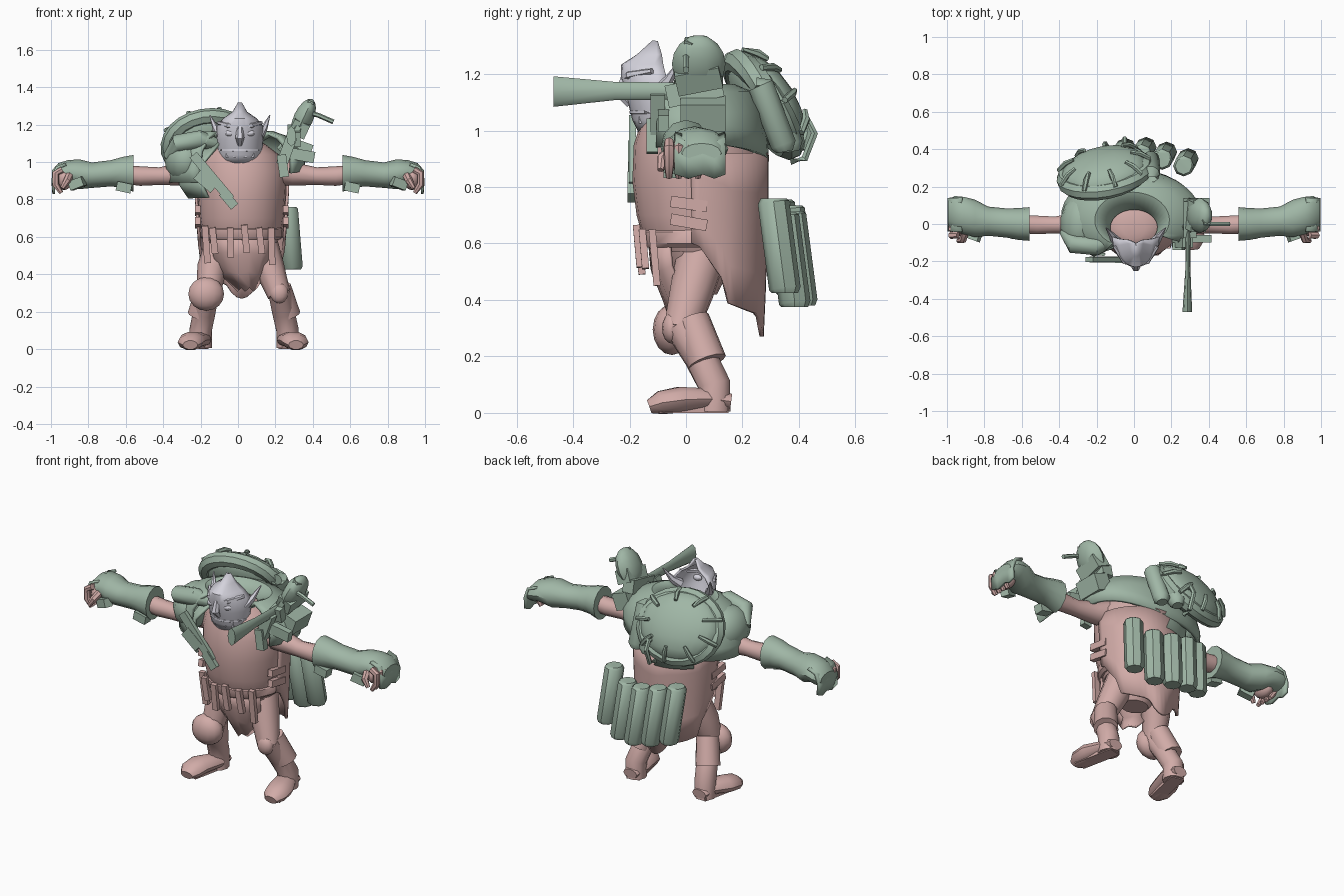
import bpy, bmesh, math, random
from mathutils import Vector, Matrix

random.seed(4)


def material(name, rgb):
    m = bpy.data.materials.new(name)
    m.diffuse_color = (*rgb, 1)
    return m


PINK = material("dusty pink", (0.64, 0.41, 0.39))
GREEN = material("sage green", (0.35, 0.47, 0.38))
GREY = material("pale lavender grey", (0.66, 0.65, 0.72))


def finish(name, bm, mat, angle=40, thick=0):
    bmesh.ops.recalc_face_normals(bm, faces=bm.faces)
    me = bpy.data.meshes.new(name)
    bm.to_mesh(me)
    bm.free()
    me.materials.append(mat)
    ob = bpy.data.objects.new(name, me)
    bpy.context.collection.objects.link(ob)
    if thick:
        mod = ob.modifiers.new("thickness", 'SOLIDIFY')
        mod.thickness = thick
        mod.offset = 0
    bpy.ops.object.select_all(action='DESELECT')
    ob.select_set(True)
    bpy.context.view_layer.objects.active = ob
    bpy.ops.object.shade_smooth_by_angle(angle=math.radians(angle))
    return ob


def skin(name, mat, rings, closed=True, cap=True, thick=0, angle=40):
    bm = bmesh.new()
    vs = [[bm.verts.new(p) for p in r] for r in rings]
    n = len(rings[0])
    for a, b in zip(vs, vs[1:]):
        for i in range(n if closed else n - 1):
            j = (i + 1) % n
            bm.faces.new((a[i], a[j], b[j], b[i]))
    if closed and cap:
        bm.faces.new(vs[0])
        bm.faces.new(vs[-1])
    return finish(name, bm, mat, angle, thick)


def loft(name, mat, secs, axis='z', n=16, arc=None, cap=True, thick=0):
    """Sections: (position on axis, centre u, centre v, radius u, radius v)."""
    rings = []
    for t, u, v, ru, rv in secs:
        ring = []
        for i in range(n):
            a = 2 * math.pi * i / n if arc is None else math.radians(arc[0] + (arc[1] - arc[0]) * i / (n - 1))
            p, q = u + ru * math.cos(a), v + rv * math.sin(a)
            ring.append({'z': (p, q, t), 'x': (t, p, q), 'y': (p, t, q)}[axis])
        rings.append(ring)
    return skin(name, mat, rings, arc is None, cap, thick)


def tube(name, mat, pts, radii, n=10, flat=1.0):
    pts = [Vector(p) for p in pts]
    rings = []
    for i, p in enumerate(pts):
        d = (pts[min(i + 1, len(pts) - 1)] - pts[max(i - 1, 0)]).normalized()
        ref = Vector((0, 1, 0)) if abs(d.y) < 0.9 else Vector((0, 0, 1))
        u = d.cross(ref).normalized()
        v = d.cross(u)
        r = radii[i] if isinstance(radii, (list, tuple)) else radii
        rings.append([p + u * r * math.cos(2 * math.pi * k / n) + v * r * flat * math.sin(2 * math.pi * k / n)
                      for k in range(n)])
    return skin(name, mat, rings)


def box(name, mat, loc, size, rot=(0, 0, 0)):
    bm = bmesh.new()
    bmesh.ops.create_cube(bm, size=1)
    bm.transform(Matrix.Translation(loc) @
                 Matrix.Rotation(math.radians(rot[2]), 4, 'Z') @ Matrix.Rotation(math.radians(rot[1]), 4, 'Y') @
                 Matrix.Rotation(math.radians(rot[0]), 4, 'X') @ Matrix.Diagonal((*size, 1)))
    return finish(name, bm, mat)


def ball(name, mat, loc, size, rot=Matrix.Identity(3), seg=14):
    bm = bmesh.new()
    bmesh.ops.create_uvsphere(bm, u_segments=seg, v_segments=8, radius=1)
    bm.transform(Matrix.Translation(loc) @ rot.to_4x4() @ Matrix.Diagonal((*size, 1)))
    return finish(name, bm, mat)


# Barrel torso
loft("torso", PINK, [(0.57, 0.02, 0.05, 0.19, 0.17), (0.61, 0.02, 0.05, 0.21, 0.2), (0.7, 0.02, 0.045, 0.225, 0.22),
                     (0.82, 0.02, 0.045, 0.235, 0.235), (0.95, 0.02, 0.04, 0.24, 0.225),
                     (1.04, 0.01, 0.03, 0.21, 0.185), (1.1, 0, 0.0, 0.14, 0.13), (1.125, 0, -0.02, 0.06, 0.06)], n=24)
loft("hips", PINK, [(0.42, 0.03, 0.04, 0.08, 0.07), (0.5, 0.03, 0.04, 0.15, 0.11), (0.6, 0.02, 0.04, 0.19, 0.17)])
loft("belt", PINK, [(0.585, 0.02, 0.05, 0.205, 0.2), (0.6, 0.02, 0.05, 0.222, 0.212),
                    (0.64, 0.02, 0.05, 0.222, 0.215), (0.655, 0.02, 0.05, 0.21, 0.2)], n=24)


# Coat tail wrapped around the back, cut away towards the front
def hem(s):
    keys = ((-1, 0.62), (0.0, 0.6), (0.4, 0.47), (0.46, 0.39), (0.8, 0.36), (0.93, 0.35), (1.0, 0.27))
    for (s0, z0), (s1, z1) in zip(keys, keys[1:]):
        if s <= s1:
            return z0 + (z1 - z0) * (s - s0) / (s1 - s0)
    return keys[-1][1]


rows = []
N = 29
for k in range(5):
    ring = []
    for i in range(N):
        a = math.radians(-5 + 190 * i / (N - 1))
        z = 0.92 + (hem(math.sin(a)) - 0.92) * k / 4
        r = (1.0, 1.0, 0.98, 0.96, 0.93)[k]
        ring.append((0.02 + 0.245 * r * math.cos(a), 0.04 + 0.245 * r * math.sin(a), z))
    rows.append(ring)
skin("coat_tail", PINK, rows, closed=False, thick=0.015)

# Front loincloth with a ragged tip
cloth = []
for z, w, c, y in ((0.6, 0.17, 0.02, -0.13), (0.5, 0.16, 0.03, -0.12), (0.4, 0.12, 0.03, -0.08), (0.31, 0.05, 0.05, -0.05)):
    cloth.append([(c + w * f, y + 0.07 * f * f, z + 0.02 * (j % 2)) for j, f in enumerate((-1, -.6, -.2, .2, .6, 1))])
skin("loincloth", PINK, cloth, closed=False, thick=0.012)

# Hanging belt strips and side straps
for x, z, h in ((-0.17, 0.56, 0.2), (-0.13, 0.58, 0.14), (-0.04, 0.57, 0.16), (0.04, 0.59, 0.15), (0.12, 0.58, 0.14), (0.18, 0.55, 0.2)):
    y = 0.05 - 0.22 * math.sqrt(max(0, 1 - ((x - 0.02) / 0.235) ** 2))
    box("belt_strip", PINK, (x, y, z), (0.035, 0.025, h), (5, random.uniform(-8, 8), 0))
for s in (-1, 1):
    for z, tilt in ((0.74, 8), (0.675, 10)):
        box("side_strap", PINK, (0.02 + s * 0.235, 0.01, z), (0.03, 0.13, 0.04), (-tilt, 0, 0))

# Legs, boots and feet
for s, kx, ax, fx in ((-1, -0.16, -0.2, -0.245), (1, 0.22, 0.265, 0.3)):
    tube("thigh", PINK, [(s * 0.1 + 0.02, 0.06, 0.58), ((kx + s * 0.12) / 2, 0.02, 0.43), (kx, -0.02, 0.29)], [0.09, 0.08, 0.062])
    tube("shin", PINK, [(kx, -0.02, 0.31), ((kx + ax) / 2, 0.05, 0.2), (ax, 0.1, 0.1), (ax, 0.1, 0.005)], [0.06, 0.06, 0.06, 0.06])
    tube("boot_cuff", PINK, [(kx, 0.02, 0.33), (ax, 0.075, 0.18)], [0.064, 0.07], n=12)
    tube("foot", PINK, [(ax, 0.16, 0.04), (ax, 0.08, 0.05), (fx, -0.02, 0.047), (fx + s * 0.01, -0.09, 0.036), (fx + s * 0.01, -0.13, 0.022)],
         [0.045, 0.06, 0.074, 0.068, 0.04], flat=0.64)
    box("foot_sole", PINK, ((ax + fx) / 2, 0.02, 0.01), (0.08, 0.25, 0.02), (0, 0, s * 12))
ball("round_knee_pad", PINK, (-0.17, -0.05, 0.295), (0.098, 0.068, 0.09))
ball("small_knee_pad", PINK, (0.22, -0.05, 0.3), (0.05, 0.035, 0.055))

# Arms, ragged gauntlets that cover the back of the hand, and curled hands
for s in (-1, 1):
    tube("arm", PINK, [(s * 0.18, 0.02, 0.96), (s * 0.3, 0.005, 0.935), (s * 0.42, -0.005, 0.925), (s * 0.52, -0.005, 0.925), (s * 0.62, 0, 0.935)],
         [0.085, 0.062, 0.047, 0.052, 0.05])
    loft("gauntlet", GREEN, [(s * 0.56, 0, 0.94, 0.09, 0.098), (s * 0.62, 0.0, 0.945, 0.085, 0.082),
                             (s * 0.68, 0.005, 0.94, 0.078, 0.07), (s * 0.78, 0.015, 0.93, 0.078, 0.068),
                             (s * 0.85, 0.03, 0.935, 0.1, 0.08), (s * 0.91, 0.045, 0.945, 0.1, 0.065),
                             (s * 0.96, 0.055, 0.935, 0.095, 0.06), (s * 0.995, 0.055, 0.92, 0.07, 0.035)], axis='x', n=12)
    skin("hand_guard", GREEN, [[(s * x, y, z - 0.015 * (j % 2)) for j, y in enumerate((-0.04, 0.01, 0.06, 0.1, 0.14))]
                               for x, z in ((0.92, 0.99), (0.97, 0.97), (0.99, 0.91), (0.985, 0.845))], closed=False, thick=0.015)
    box("gauntlet_flap", GREEN, (s * 0.61, -0.05, 0.865), (0.08, 0.06, 0.05), (0, 12, 0))
    box("gauntlet_tab", GREEN, (s * 0.86, -0.06, 0.885), (0.08, 0.05, 0.05), (0, 20 * s, 20 * s))
    ball("palm", PINK, (s * 0.93, 0.01, 0.91), (0.045, 0.075, 0.06))
    for i in range(4):
        y = -0.06 + 0.034 * i
        tube("finger", PINK, [(s * 0.94, y, 0.96), (s * 0.975, y, 0.94), (s * 0.975, y, 0.88), (s * 0.945, y, 0.835)],
             [0.018, 0.02, 0.019, 0.012], n=7)
    tube("thumb", PINK, [(s * 0.9, -0.04, 0.93), (s * 0.915, -0.085, 0.9), (s * 0.94, -0.09, 0.86)], [0.022, 0.02, 0.012], n=7)

# Mantle draped over the shoulders and back, open at the front, hem raised on one side
mantle = loft("mantle", GREEN, [(1.12, 0, -0.02, 0.13, 0.1), (1.155, -0.01, 0.02, 0.2, 0.15), (1.13, -0.01, 0.03, 0.27, 0.2),
                                (1.06, -0.01, 0.035, 0.34, 0.23), (0.96, -0.015, 0.04, 0.365, 0.24),
                                (0.89, -0.015, 0.04, 0.36, 0.245)], n=30, arc=(-35, 238), thick=0.02)
for v in mantle.data.vertices:
    if v.co.x > 0 and v.co.z < 1.0:
        v.co.z += 0.18 * v.co.x
loft("back_mantle_hem", GREEN, [(0.98, 0, 0.05, 0.27, 0.23), (0.82, 0, 0.05, 0.25, 0.235)], n=14, arc=(62, 140), thick=0.015)
ball("shoulder_pad", GREEN, (-0.28, 0.0, 1.01), (0.115, 0.16, 0.13))
tube("shoulder_fold", GREEN, [(-0.37, -0.04, 1.03), (-0.32, -0.11, 1.1), (-0.2, -0.12, 1.12), (-0.12, -0.09, 1.1)], [0.03, 0.05, 0.05, 0.03])
loft("chest_drape", GREEN, [(1.1, 0, 0.02, 0.17, 0.17), (1.0, -0.01, 0.03, 0.3, 0.22), (0.88, -0.02, 0.03, 0.3, 0.23), (0.81, -0.01, 0.03, 0.26, 0.235)],
     n=10, arc=(195, 236), thick=0.015)
box("chest_strap", GREEN, (-0.14, -0.19, 0.92), (0.05, 0.025, 0.31), (0, -40, 0))
box("chest_buckle", GREEN, (-0.17, -0.19, 0.9), (0.12, 0.03, 0.07), (0, 40, 0))
box("strap_pouch", GREEN, (-0.05, -0.19, 0.8), (0.05, 0.035, 0.1), (0, -40, 0))

# Mask: a half shell with a pointed brow
loft("mask", GREY, [(0.99, 0.01, -0.08, 0.095, 0.08), (1.04, 0.01, -0.07, 0.112, 0.115), (1.12, 0.01, -0.07, 0.12, 0.135),
                    (1.19, 0.01, -0.07, 0.12, 0.155), (1.23, 0.01, -0.08, 0.085, 0.145), (1.265, 0.01, -0.085, 0.035, 0.085),
                    (1.315, 0.01, -0.1, 0.006, 0.015)], n=15, arc=(180, 360), thick=0.012)
tube("mask_nose", GREY, [(0.01, -0.215, 1.2), (0.01, -0.232, 1.13), (0.01, -0.2, 1.09)], [0.014, 0.024, 0.012], n=6)
tube("mask_jaw_band", GREY, [(0.01 + 0.115 * math.cos(a), -0.07 + 0.122 * math.sin(a), 1.065)
                             for a in [math.pi * (1 + k / 10) for k in range(11)]], 0.009, n=6)
for s in (-1, 1):
    tube("mask_brow", GREY, [(0.01, -0.22, 1.185), (0.01 + s * 0.06, -0.2, 1.195), (0.01 + s * 0.115, -0.12, 1.21)], [0.012, 0.017, 0.01], n=6)
    ball("mask_eye", GREY, (0.01 + s * 0.05, -0.195, 1.155), (0.03, 0.018, 0.018), seg=8)
    tube("mask_side_horn", GREY, [(0.01 + s * 0.1, -0.1, 1.14), (0.01 + s * 0.13, -0.06, 1.18), (0.01 + s * 0.16, -0.02, 1.25)], [0.03, 0.018, 0.003], n=6)
    for dx in (0.025, 0.065):
        box("mask_tooth", GREY, (0.01 + s * dx, -0.185 + dx * 0.4, 1.045), (0.02, 0.015, 0.04))

# Domed pack on the upper back, tilted, with stitched straps round the rim
C = Vector((-0.16, 0.285, 1.1))
TILT = Matrix.Rotation(math.radians(12), 3, 'Z') @ Matrix.Rotation(math.radians(32), 3, 'X')
ball("domed_pack", GREEN, C, (0.235, 0.095, 0.195), TILT, seg=20)


def on_pack(a, r, out):
    return C + TILT @ Vector((0.235 * r * math.cos(a), out, 0.195 * r * math.sin(a)))


tube("pack_rim", GREEN, [on_pack(2 * math.pi * k / 24, 0.92, -0.015) for k in range(25)], 0.045, n=8)
for k in range(9):
    a = 2 * math.pi * k / 9
    tube("pack_stitch", GREEN, [on_pack(a, 0.68, 0.08), on_pack(a, 0.88, 0.06), on_pack(a, 1.08, 0.015)], [0.01, 0.014, 0.012], n=6)
# Small rolls and a carrying ring beside the pack
for x, y in ((0.0, 0.335), (0.09, 0.31)):
    tube("side_roll", GREEN, [(x, y - 0.06, 1.16), (x, y - 0.045, 1.16), (x, y + 0.035, 0.95), (x, y + 0.04, 0.925)], [0.03, 0.048, 0.048, 0.03])
tube("carrying_ring", GREEN, [(-0.05, 0.37, 1.03), (-0.05, 0.43, 1.04), (-0.05, 0.455, 0.99), (-0.05, 0.42, 0.9), (-0.05, 0.37, 0.89)], 0.014, n=6)

# Canisters hanging from the back of the belt
for x, y, z in ((0.275, 0.32, 0.425), (0.16, 0.355, 0.375), (0.05, 0.38, 0.38), (-0.06, 0.375, 0.4), (-0.16, 0.34, 0.42)):
    tube("canister", GREEN, [(x - 0.01, y - 0.01, z + 0.335), (x - 0.01, y - 0.01, z + 0.32), (x + 0.015, y + 0.03, z + 0.015), (x + 0.015, y + 0.03, z)],
         [0.045, 0.056, 0.056, 0.047], n=8)

# Shoulder gun with a flared barrel and a tilted shield plate
loft("gun_barrel", GREEN, [(-0.47, 0.285, 1.138, 0.026, 0.054), (-0.25, 0.288, 1.14, 0.014, 0.032), (0.0, 0.29, 1.14, 0.014, 0.03)], axis='y', n=8)
box("gun_body", GREEN, (0.3, 0.03, 1.14), (0.07, 0.2, 0.08), (12, 0, 0))
ball("gun_shield", GREEN, (0.35, 0.045, 1.235), (0.055, 0.095, 0.112), Matrix.Rotation(math.radians(25), 3, 'Y'), seg=10)
box("shield_block", GREEN, (0.335, 0.045, 1.19), (0.09, 0.16, 0.08), (12, 25, 0))
tube("gun_lever", GREEN, [(0.36, 0.0, 1.27), (0.43, 0.0, 1.25), (0.51, 0.0, 1.215)], 0.013, n=6)
tube("gun_strut", GREEN, [(0.23, 0.0, 1.06), (0.31, -0.02, 1.16), (0.39, 0.02, 1.32)], 0.028, n=6)
for loc, size, tilt in (((0.26, -0.1, 1.06), (0.06, 0.05, 0.16), 20), ((0.32, -0.08, 1.04), (0.18, 0.04, 0.06), 10),
                        ((0.24, -0.12, 0.98), (0.05, 0.04, 0.12), -8), ((0.34, 0.06, 1.06), (0.1, 0.16, 0.1), 20)):
    box("gun_mount", GREEN, loc, size, (0, tilt, 0))
